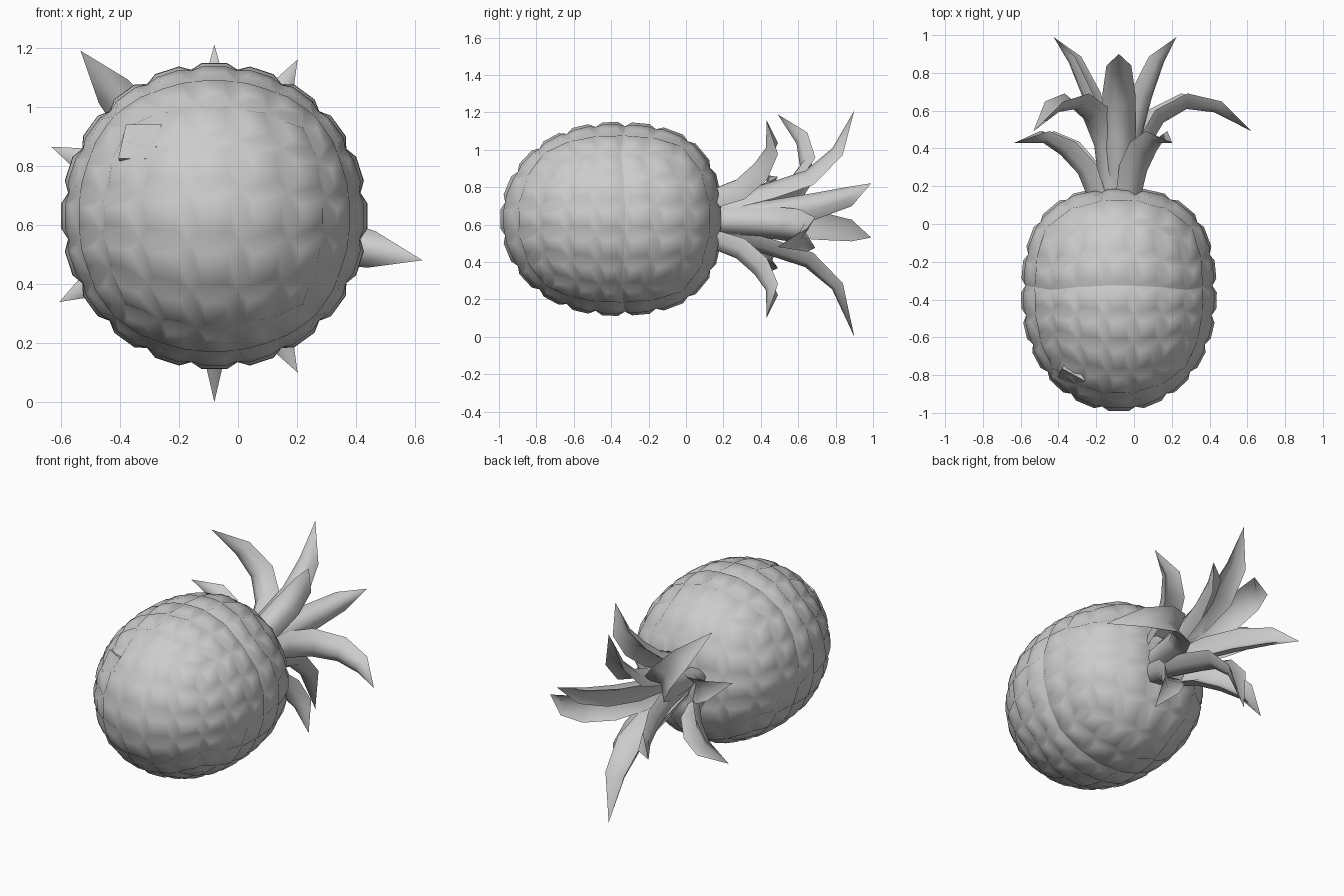
import bpy, bmesh, math
from mathutils import Vector

if "Cube" in bpy.data.objects:
    bpy.data.objects.remove(bpy.data.objects["Cube"])

CX, CZ = -0.08, 0.63      # fruit axis runs along y through this x, z


def finish(bm, name, angle):
    bmesh.ops.recalc_face_normals(bm, faces=bm.faces)
    me = bpy.data.meshes.new(name)
    bm.to_mesh(me)
    bm.free()
    ob = bpy.data.objects.new(name, me)
    bpy.context.collection.objects.link(ob)
    bpy.ops.object.select_all(action='DESELECT')
    ob.select_set(True)
    bpy.context.view_layer.objects.active = ob
    bpy.ops.object.shade_smooth_by_angle(angle=math.radians(angle))
    return ob


def polar(r, a, y):
    return Vector((CX + r * math.cos(a), y, CZ + r * math.sin(a)))


# Fruit: rounded cube grid, rounder at the front and squarer under the crown
def fruit_point(d):
    p = 2.8 if d.y > 0 else 2.0
    rho = math.hypot(d.x, d.z)
    k = ((rho / 0.502) ** p + (abs(d.y) / 0.58) ** p) ** (-1 / p)
    return Vector((CX, -0.405, CZ)) + d * k


N = 5
bm = bmesh.new()
for axis in range(3):
    for sign in (-1, 1):
        grid = []
        for i in range(N + 1):
            row = []
            for j in range(N + 1):
                c = [0, 0, 0]
                c[axis] = sign
                c[(axis + 1) % 3] = math.tan(math.pi / 4 * (2 * i / N - 1))
                c[(axis + 2) % 3] = math.tan(math.pi / 4 * (2 * j / N - 1))
                row.append(bm.verts.new(fruit_point(Vector(c).normalized())))
            grid.append(row)
        for i in range(N):
            for j in range(N):
                bm.faces.new((grid[i][j], grid[i + 1][j],
                              grid[i + 1][j + 1], grid[i][j + 1]))
bmesh.ops.remove_doubles(bm, verts=bm.verts, dist=0.001)
bmesh.ops.recalc_face_normals(bm, faces=bm.faces)
# Every grid cell becomes a softly raised scale
scales = list(bm.faces)
bmesh.ops.inset_individual(bm, faces=scales, thickness=0.036, depth=0.024,
                           use_even_offset=True)
finish(bm, "fruit_body", 60)

# One scale standing proud near the front
bm = bmesh.new()
bmesh.ops.create_cube(bm, size=1)
out = Vector((-0.25, -0.45, 0.24)).normalized()
rot = out.to_track_quat('Z', 'Y')
for v in bm.verts:
    s = 0.85 if v.co.z > 0 else 1.0
    v.co = Vector((-0.315, -0.79, 0.865)) + rot @ Vector(
        (v.co.x * 0.16 * s, v.co.y * 0.15 * s, v.co.z * 0.08))
finish(bm, "raised_scale", 30)


# Crown leaves: channelled section swept along a (y, radius) path
def leaf(name, angle, path, width):
    a = math.radians(angle)
    side = Vector((-math.sin(a), 0, math.cos(a)))
    pts = [polar(r, a, y) for y, r in path]
    n = len(pts)
    profile = [0.8, 1.0, 1.05, 0.95, 0.72] if n == 6 else [0.85, 1.0, 1.0, 0.75]
    section = ((-1, -0.5), (-0.65, 0.2), (0, 0.5), (0.65, 0.2), (1, -0.5), (0, 0.1))
    bm = bmesh.new()
    prev = None
    for i in range(n - 1):
        tan = (pts[min(i + 1, n - 1)] - pts[max(i - 1, 0)]).normalized()
        outward = tan.cross(side).normalized()
        if i == 0:
            sign = 1 if outward.dot(Vector((math.cos(a), 0, math.sin(a)))) > 0 else -1
        outward *= sign
        w = width * profile[i]
        ring = [bm.verts.new(pts[i] + side * w * s + outward * w * d)
                for s, d in section]
        if prev:
            for j in range(6):
                k = (j + 1) % 6
                bm.faces.new((prev[j], prev[k], ring[k], ring[j]))
        else:
            bm.faces.new(ring)
        prev = ring
    tip = bm.verts.new(pts[-1])
    for j in range(6):
        bm.faces.new((prev[j], prev[(j + 1) % 6], tip))
    finish(bm, name, 65)


TALL = [(0.12, 0.06), (0.45, 0.15), (0.66, 0.22), (0.81, 0.36), (0.90, 0.58)]
LOW_TALL = TALL[:-1] + [(0.90, 0.63)]
UPRIGHT = [(0.12, 0.04), (0.45, 0.09), (0.68, 0.16), (0.87, 0.25), (0.99, 0.36)]
ARCHED = [(0.12, 0.08), (0.42, 0.12), (0.57, 0.21), (0.65, 0.36), (0.62, 0.53), (0.49, 0.72)]
SHORT = [(0.12, 0.13), (0.29, 0.20), (0.40, 0.31), (0.46, 0.43), (0.43, 0.60)]

for i, (angle, path, width) in enumerate([
        (90, TALL, 0.088), (270, LOW_TALL, 0.088),
        (32, UPRIGHT, 0.08), (196, UPRIGHT, 0.08),
        (-12, ARCHED, 0.088), (129, ARCHED, 0.088),
        (62, SHORT, 0.085), (-62, SHORT, 0.085),
        (157, SHORT, 0.085), (209, SHORT, 0.085)]):
    leaf("crown_leaf_%d" % (i + 1), angle, path, width)
